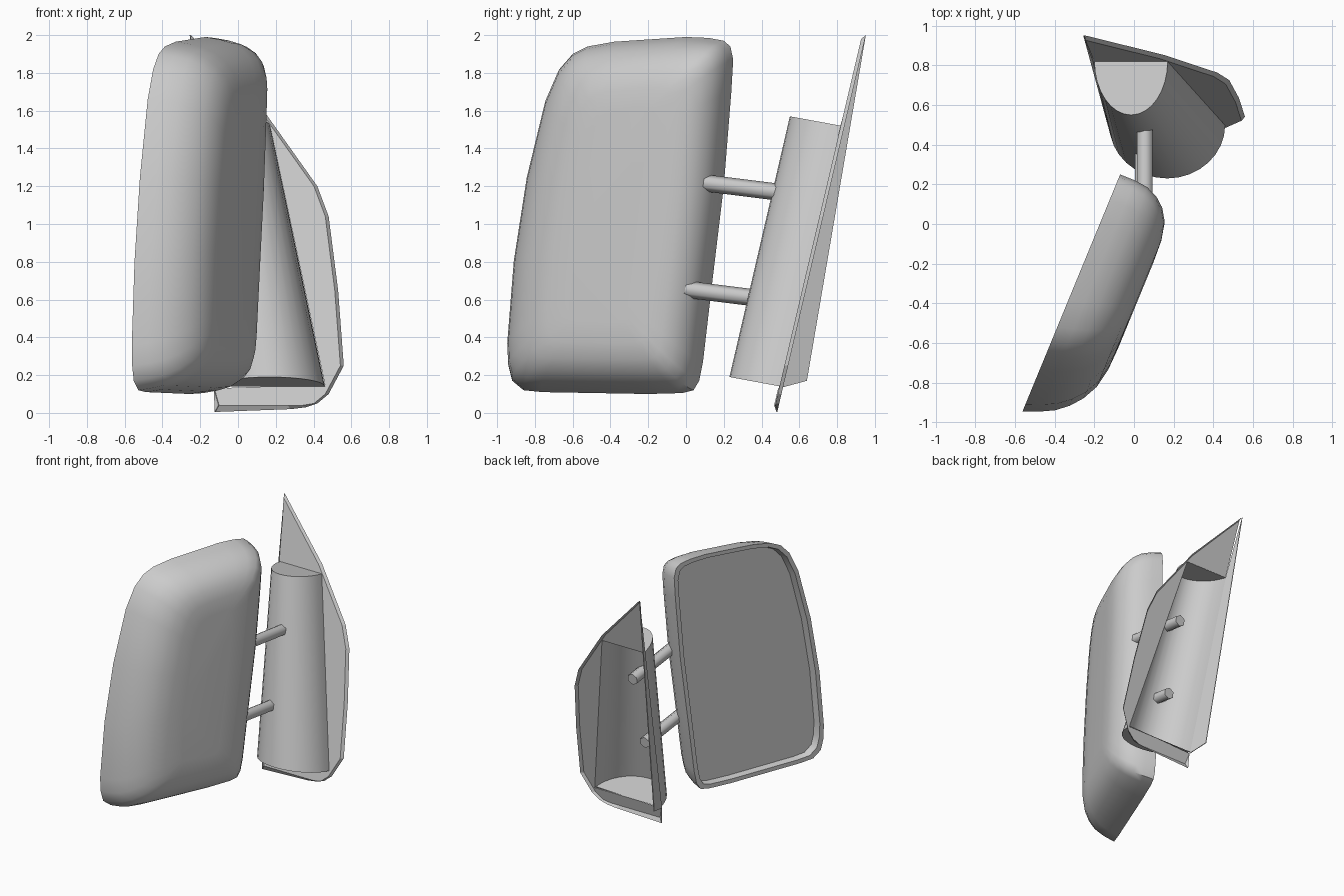
import bpy, bmesh, math
from mathutils import Vector

if "Cube" in bpy.data.objects:
    bpy.data.objects.remove(bpy.data.objects["Cube"], do_unlink=True)

grey = bpy.data.materials.new("plain_grey")
grey.use_nodes = True
COLOUR = (0.6, 0.6, 0.6, 1)
grey.diffuse_color = COLOUR
grey.node_tree.nodes["Principled BSDF"].inputs["Base Color"].default_value = COLOUR


def finish(name, bm, smooth=True, recalc=True):
    """Turn a bmesh into a named, shaded object."""
    if recalc:
        bmesh.ops.recalc_face_normals(bm, faces=bm.faces)
    mesh = bpy.data.meshes.new(name)
    bm.to_mesh(mesh)
    bm.free()
    mesh.materials.append(grey)
    obj = bpy.data.objects.new(name, mesh)
    bpy.context.collection.objects.link(obj)
    bpy.ops.object.select_all(action='DESELECT')
    obj.select_set(True)
    bpy.context.view_layer.objects.active = obj
    if smooth:
        bpy.ops.object.shade_smooth_by_angle(angle=math.radians(40))
    return obj


def add_ring(bm, points):
    return [bm.verts.new(p) for p in points]


def bridge(bm, a, b, closed=True):
    n = len(a)
    for i in range(n if closed else n - 1):
        j = (i + 1) % n
        bm.faces.new((a[i], a[j], b[j], b[i]))


# Mirror head: rim outline as (y, z), laid on an upright slanted plane
RIM = [(-.945, .36), (-.94, .25), (-.92, .17), (-.86, .12), (-.76, .11),
       (-.2, .1), (-.02, .105), (.04, .12), (.07, .17), (.09, .27),
       (.14, .7), (.2, 1.2), (.24, 1.7), (.25, 1.87), (.235, 1.94),
       (.2, 1.97), (.12, 1.985), (0, 1.99), (-.38, 1.965), (-.52, 1.94),
       (-.6, 1.9), (-.67, 1.82), (-.74, 1.66), (-.84, 1.25), (-.91, .8)]
OUT = Vector((1, -.195, 0))
LEAN = .13


def head_ring(depth, inset):
    """Rim outline pulled in by inset and pushed out by depth."""
    pts = []
    for y, z in RIM:
        dz = z - 1.05
        dy = (y + .35 - LEAN * dz) * (1 - inset / .55)
        dz *= 1 - inset / .95
        y = -.35 + dy + LEAN * dz
        pts.append(Vector((-.07 + .412 * (y - .25), y, 1.05 + dz)) + OUT * depth)
    return pts


# Housing shell with a rounded back and a rim lip
bm = bmesh.new()
SHELL = [(.05, .045), (0, .032), (0, 0), (.08, .014), (.15, .034), (.21, .068),
         (.26, .115), (.3, .18), (.32, .27), (.325, .38)]
rings = [add_ring(bm, head_ring(d, i)) for d, i in SHELL]
for a, b in zip(rings, rings[1:]):
    bridge(bm, a, b)
bm.faces.new(rings[-1])
bm.faces.new(rings[0])
finish("mirror_housing", bm)

# Mirror glass set just inside the rim
bm = bmesh.new()
a, b = (add_ring(bm, head_ring(d, .042)) for d in (.045, .05))
bridge(bm, a, b)
bm.faces.new(a)
bm.faces.new(b)
finish("mirror_glass", bm, smooth=False)


# Mounting plate: sloped panel, open behind the bracket, with a flared lip
def on_plate(x, z, back=0):
    return Vector((x, .462 + .235 * z + back, z))


SIDE = [(.15, 1.58), (.42, 1.2), (.48, 1.04), (.53, .65), (.56, .25),
        (.48, .1), (.42, .05), (.36, .03), (.28, .02)]
HOLE = [(-.125, .13), (.46, .15), (.17, 1.52), (-.2, 1.52)]
LIP = .02
face = [on_plate(-.245, 1.98)]
face += [on_plate(x - .018, max(z, .04)) for x, z in SIDE] + [on_plate(-.1, .04)]
edge = [on_plate(x, z, LIP) for x, z in [(-.25, 2)] + SIDE + [(-.12, .005)]]
hole = [on_plate(x, z) for x, z in HOLE]
bm = bmesh.new()
front, rear = add_ring(bm, face), add_ring(bm, edge)
bm.faces.new(front + add_ring(bm, hole))
bridge(bm, front, rear, closed=False)
finish("mounting_plate", bm, smooth=False)

# Side flange folded back along the plate's straight edge
bm = bmesh.new()
bm.faces.new(add_ring(bm, [edge[0], hole[3], hole[0], Vector((-.16, .64, .17))]))
bm.faces.new(add_ring(bm, [hole[0], face[-1], edge[-1]]))
flange = finish("side_flange", bm, smooth=False)
solid = flange.modifiers.new("thickness", 'SOLIDIFY')
solid.thickness = .006

# Tapered half-round bracket, open towards the plate
STEPS = 16


def half_round(cx, cy, cz, width, depth, rise):
    pts = []
    for i in range(STEPS + 1):
        t = math.pi * i / STEPS
        s = math.sin(t)
        pts.append((cx - width * math.cos(t), cy - depth * s, cz + rise * s))
    return pts


bm = bmesh.new()
low = add_ring(bm, half_round(.1675, .5, .14, .2925, .27, .05))
high = add_ring(bm, half_round(-.015, .822, 1.52, .185, .272, .05))
bridge(bm, low, high, closed=False)
bm.faces.new(list(reversed(low)))
bm.faces.new(high)
finish("bracket", bm, recalc=False)


# Two hexagonal rods joining the head and the bracket
def rod(name, start, end, radius=.045):
    start, end = Vector(start), Vector(end)
    axis = end - start
    bm = bmesh.new()
    bmesh.ops.create_cone(bm, cap_ends=True, segments=6, radius1=radius,
                          radius2=radius, depth=axis.length)
    turn = axis.to_track_quat('Z', 'Y').to_matrix().to_4x4()
    turn.translation = (start + end) / 2
    bmesh.ops.transform(bm, matrix=turn, verts=bm.verts)
    obj = finish(name, bm, smooth=False)
    for poly in obj.data.polygons:
        poly.use_smooth = len(poly.vertices) == 4
    for e in obj.data.edges:
        ends = [obj.data.vertices[v].co for v in e.vertices]
        e.use_edge_sharp = abs((ends[0] - ends[1]).dot(axis)) < .001


rod("upper_rod", (.055, .08, 1.22), (.055, .6, 1.155))
rod("lower_rod", (.045, -.01, .656), (.045, .46, .597))
